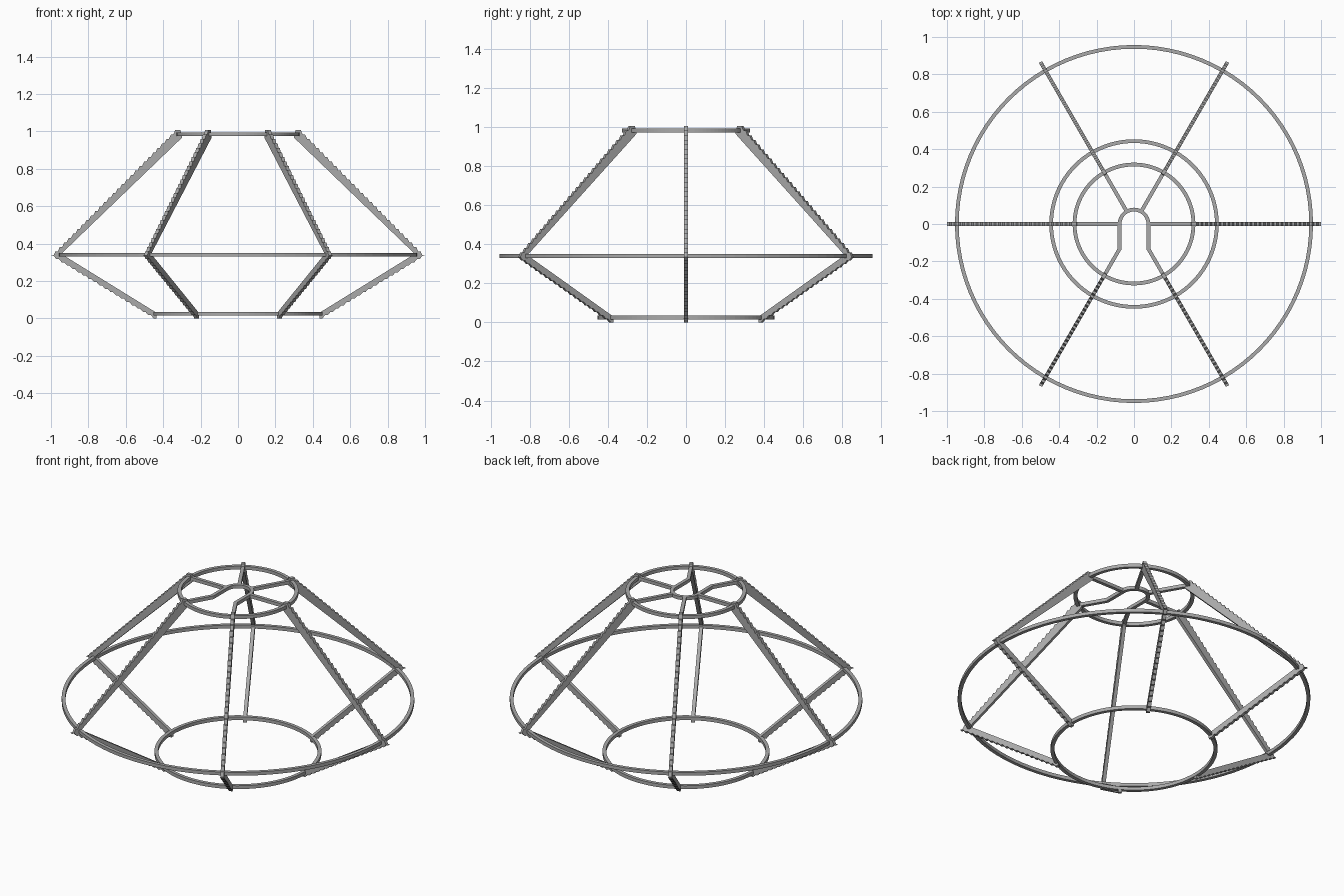
import bpy, bmesh
from math import sin, cos, pi, radians
from mathutils import Vector, Matrix

cube = bpy.data.objects.get("Cube")
if cube:
    bpy.data.objects.remove(cube, do_unlink=True)

metal = bpy.data.materials.new("grey metal")
metal.use_nodes = True
colour = (0.40, 0.40, 0.40, 1)
metal.diffuse_color = colour
metal.node_tree.nodes["Principled BSDF"].inputs["Base Color"].default_value = colour

WIRE = 0.02
TOP_Z = 0.985


def finish(bm, name):
    bmesh.ops.recalc_face_normals(bm, faces=bm.faces)
    mesh = bpy.data.meshes.new(name)
    bm.to_mesh(mesh)
    bm.free()
    mesh.materials.append(metal)
    obj = bpy.data.objects.new(name, mesh)
    bpy.context.collection.objects.link(obj)
    return obj


def wire(name, points, z, closed=False):
    """Square wire swept along a flat path with mitred corners."""
    bm = bmesh.new()
    pts = [Vector(p) for p in points]
    n = len(pts)
    h = WIRE / 2
    loops = []
    for i, p in enumerate(pts):
        before = pts[i - 1] if closed or i > 0 else None
        after = pts[(i + 1) % n] if closed or i < n - 1 else None
        a = (p - before).normalized() if before else (after - p).normalized()
        b = (after - p).normalized() if after else a
        t = (a + b).normalized()
        side = Vector((-t.y, t.x)) * (h / max(t.dot(a), 0.3))
        loops.append([bm.verts.new((p.x + s * side.x, p.y + s * side.y, z + dz))
                      for s, dz in ((-1, -h), (1, -h), (1, h), (-1, h))])
    for i in range(n if closed else n - 1):
        u, v = loops[i], loops[(i + 1) % n]
        for k in range(4):
            m = (k + 1) % 4
            bm.faces.new((u[k], u[m], v[m], v[k]))
    if not closed:
        bm.faces.new(loops[0])
        bm.faces.new(loops[-1])
    return finish(bm, name)


def circle(radius, count):
    return [(radius * cos(2 * pi * i / count), radius * sin(2 * pi * i / count))
            for i in range(count)]


# Three hoops
for name, radius, z in (("top_ring", 0.318, TOP_Z),
                        ("middle_ring", 0.947, 0.34),
                        ("bottom_ring", 0.443, 0.025)):
    wire(name, circle(radius, 96), z, True)

# Open collar whose legs splay out to the top ring
arc = [(0.077 * cos(pi * i / 16), 0.077 * sin(pi * i / 16)) for i in range(17)]
collar = [(0.16, -0.277), (0.077, -0.133)] + arc + [(-0.077, -0.133), (-0.16, -0.277)]
wire("collar", collar, TOP_Z)

# Straight spokes between collar and top ring
for angle in (0, 60, 120, 180):
    d = Vector((cos(radians(angle)), sin(radians(angle))))
    wire(f"spoke_{angle}", [d * 0.08, d * 0.318], TOP_Z)

# Rib outline: smooth inner edge, saw-toothed outer edge
top, tip, foot = Vector((0.335, 1.008)), Vector((1.0, 0.335)), Vector((0.45, 0.0))
notch = Vector((0.013, 0))
outline = [top]
UPPER, LOWER = 28, 19
for i in range(1, UPPER + 1):
    p = top.lerp(tip, i / UPPER)
    outline += [p - notch, p]
for i in range(LOWER):
    p = tip.lerp(foot, i / LOWER)
    if i:
        outline.append(p)
    outline.append(p - notch + Vector((0, 0.001 if i == 0 else 0)))
outline[-2 * LOWER + 1:-2 * LOWER + 1] = []
outline += [foot, Vector((0.435, 0.0)), Vector((0.435, 0.03)),
            Vector((0.945, 0.345)), Vector((0.298, 0.968)), Vector((0.308, 1.008))]

# Six ribs around the axis
for i in range(6):
    bm = bmesh.new()
    turn = Matrix.Rotation(i * pi / 3, 3, 'Z')
    face = bm.faces.new([bm.verts.new(turn @ Vector((p.x, -WIRE / 2, p.y)))
                         for p in outline])
    grown = bmesh.ops.extrude_face_region(bm, geom=[face], use_keep_orig=True)
    moved = [g for g in grown["geom"] if isinstance(g, bmesh.types.BMVert)]
    bmesh.ops.translate(bm, verts=moved, vec=turn @ Vector((0, WIRE, 0)))
    bmesh.ops.triangulate(bm, faces=[f for f in bm.faces if len(f.verts) > 4])
    finish(bm, f"rib_{i + 1}")
